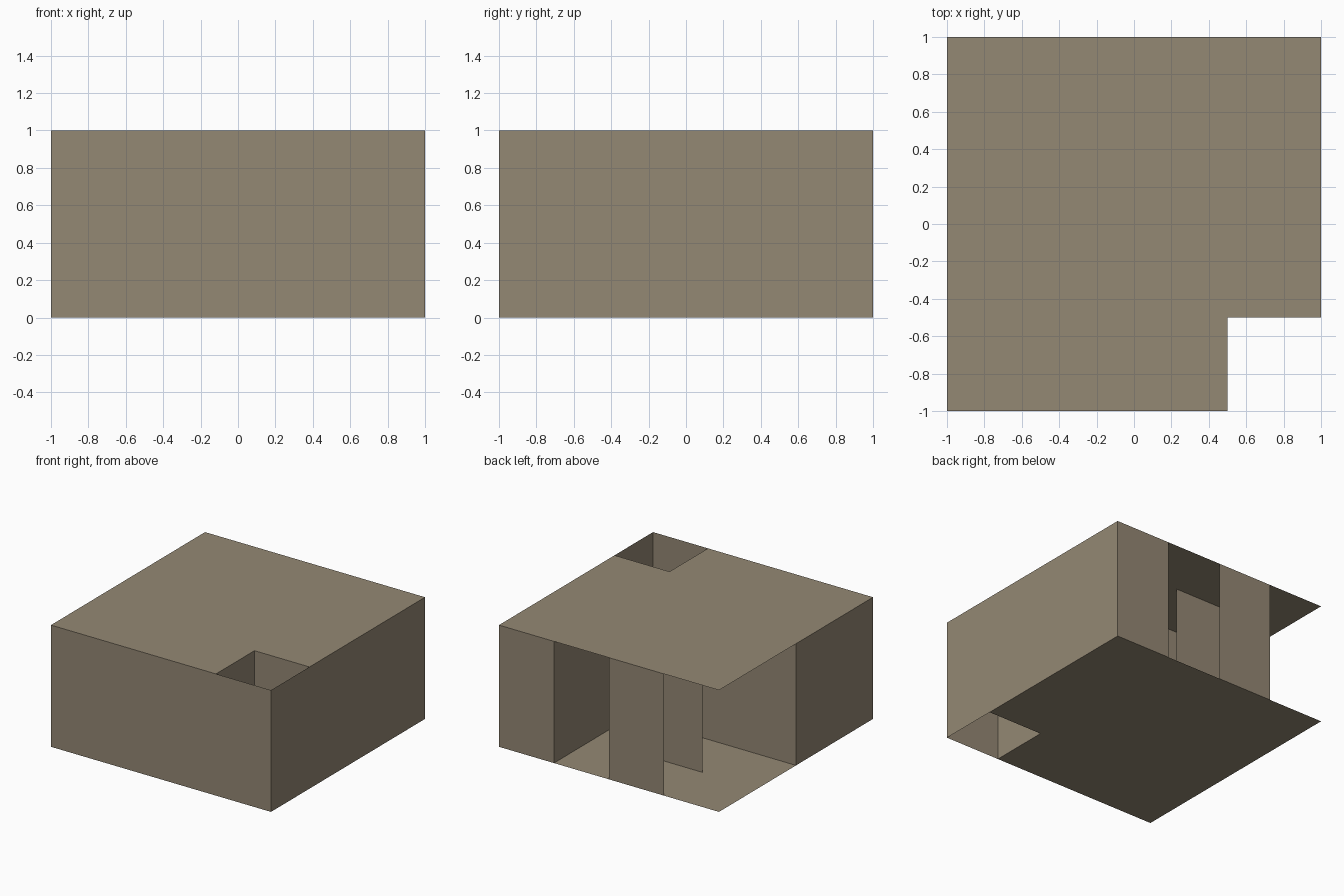
import bpy

if "Cube" in bpy.data.objects:
    bpy.data.objects.remove(bpy.data.objects["Cube"])

H = 1.0  # wall height

tan = bpy.data.materials.new("warm_tan")
tan.diffuse_color = (0.296, 0.246, 0.174, 1.0)
tan.use_nodes = True
tan.node_tree.nodes["Principled BSDF"].inputs["Base Color"].default_value = tan.diffuse_color


def sheet(name, points):
    """One flat, paper-thin polygon."""
    mesh = bpy.data.meshes.new(name)
    mesh.from_pydata(points, [], [list(range(len(points)))])
    mesh.materials.append(tan)
    obj = bpy.data.objects.new(name, mesh)
    bpy.context.collection.objects.link(obj)
    return obj


def wall(name, a, b):
    """Full-height wall from plan point a to b, facing the right of a->b."""
    return sheet(name, [(*a, 0), (*b, 0), (*b, H), (*a, H)])


# Floor and roof: square with the front right corner cut out
plan = [(-1, -1), (0.5, -1), (0.5, -0.5), (1, -0.5), (1, 1), (-1, 1)]
sheet("roof", [(x, y, H) for x, y in plan])
sheet("floor", [(x, y, 0) for x, y in reversed(plan)])

# Outer walls
wall("front_wall", (-1, -1), (1, -1))
wall("right_wall", (1, -1), (1, 1))
wall("left_wall", (-1, 0), (-1, -1))
wall("back_wall_right", (1, 1), (0.5, 1))
wall("back_wall_middle", (0, 1), (-0.5, 1))

# Walls lining the corner light well
wall("well_side_wall", (0.5, -1), (0.5, -0.5))
wall("well_rear_wall", (0.5, -0.5), (1, -0.5))

# Walls of the open room at the back left
wall("room_side_wall", (0.5, 1), (0.5, 0))
wall("room_front_wall", (0.5, 0), (-1, 0))
wall("room_screen", (0, 0.5), (-0.5, 0.5))
